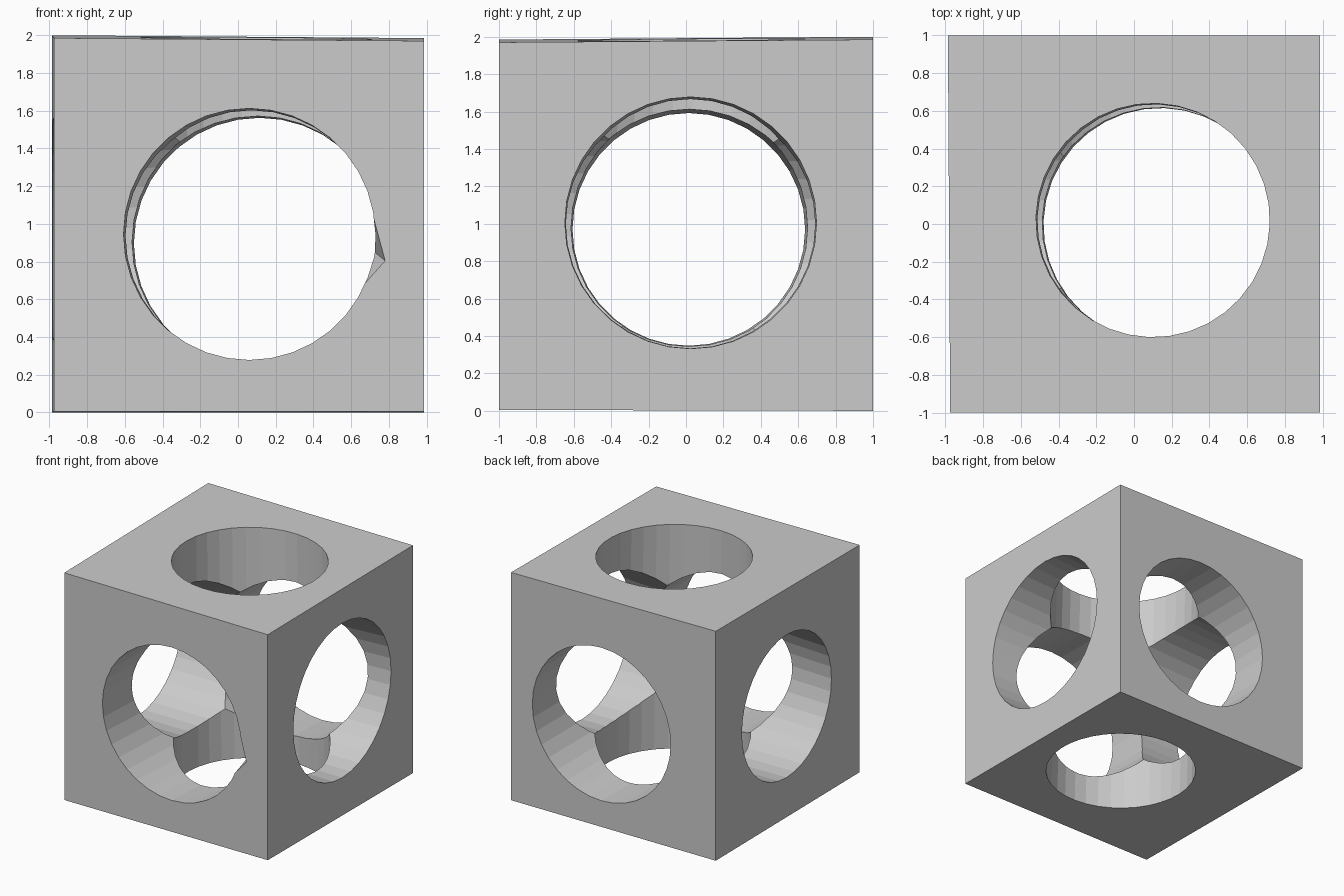
import bpy
import bmesh
import math
from mathutils import Vector

old = bpy.data.objects.get("Cube")
if old:
    bpy.data.objects.remove(old, do_unlink=True)

grey = bpy.data.materials.new("plain grey")
grey.use_nodes = True
colour = (0.6, 0.6, 0.6, 1)
grey.diffuse_color = colour
grey.node_tree.nodes["Principled BSDF"].inputs["Base Color"].default_value = colour


def make_object(name, bm):
    bmesh.ops.recalc_face_normals(bm, faces=bm.faces)
    mesh = bpy.data.meshes.new(name)
    bm.to_mesh(mesh)
    bm.free()
    mesh.materials.append(grey)
    obj = bpy.data.objects.new(name, mesh)
    bpy.context.collection.objects.link(obj)
    return obj


def bore(name, start, end, r_start, r_end, sides=36):
    """Bore cutter between two face centres, extended beyond both faces."""
    start, end = Vector(start), Vector(end)
    axis = end - start
    over = 0.1
    taper = (r_end - r_start) * over
    bm = bmesh.new()
    bmesh.ops.create_cone(bm, cap_ends=True, segments=sides,
                          radius1=r_start - taper, radius2=r_end + taper,
                          depth=axis.length * (1 + 2 * over))
    turn = axis.to_track_quat('Z', 'Y').to_matrix().to_4x4()
    turn.translation = (start + end) / 2
    bmesh.ops.transform(bm, matrix=turn, verts=bm.verts)
    return make_object(name, bm)


def chip(name, points):
    """Convex chip cutter."""
    bm = bmesh.new()
    verts = [bm.verts.new(p) for p in points]
    bmesh.ops.convex_hull(bm, input=verts)
    return make_object(name, bm)


# Block with slightly sloping top and left side
bm = bmesh.new()
bmesh.ops.create_cube(bm, size=2)
for v in bm.verts:
    x, y, z = v.co
    if z > 0:
        v.co.z = 1.985 + 0.0075 * (y - x)
    else:
        v.co.z = 0.0025 * (1 - y)
    v.co.x = 0.987 if x > 0 else -0.981 - 0.006 * y
block = make_object("bored_block", bm)

# Three bores, one through each pair of faces, and a chipped rim
cutters = [
    bore("front_bore", (0.06, -1, 0.945), (0.115, 1, 0.895), 0.667, 0.667),
    bore("side_bore", (0.987, 0.025, 1.005), (-0.981, 0.015, 0.97), 0.673, 0.622),
    bore("top_bore", (0.1, 0.02, 1.985), (0.14, -0.005, 0), 0.62, 0.62),
    chip("rim_chip", [(0.785, -1.02, 0.8), (0.715, -1.02, 1.06),
                      (0.66, -1.02, 0.66), (0.5, -1.02, 0.85),
                      (0.7, -0.65, 0.87), (0.5, -0.65, 0.85)]),
]
for cutter in cutters:
    mod = block.modifiers.new(cutter.name, 'BOOLEAN')
    mod.operation = 'DIFFERENCE'
    mod.solver = 'EXACT'
    mod.object = cutter

# Bake the cuts and discard the cutters
bpy.context.view_layer.update()
graph = bpy.context.evaluated_depsgraph_get()
result = bpy.data.meshes.new_from_object(block.evaluated_get(graph))
block.modifiers.clear()
block.data = result
result.materials.clear()
result.materials.append(grey)
for face in result.polygons:
    face.material_index = 0
    face.use_smooth = False
for cutter in cutters:
    bpy.data.objects.remove(cutter, do_unlink=True)
